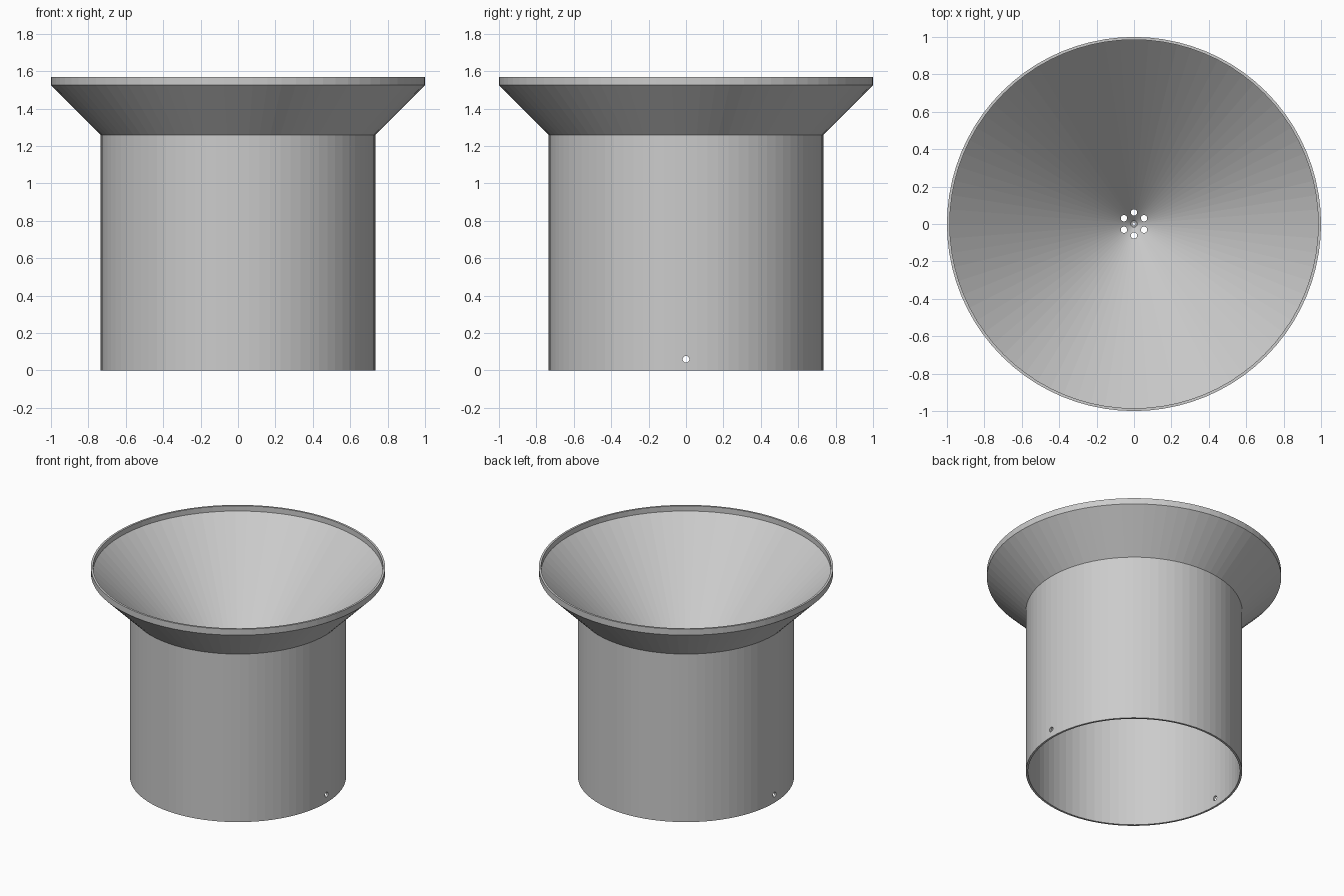
import bpy
import bmesh
from math import cos, sin, pi, radians

SEGMENTS = 80
RIM, BODY, WALL = 1.0, 0.735, 0.015
APEX_OUT, APEX_IN = 0.525, 0.546   # heights where the cone faces meet the axis
RIM_TOP = 1.57

cube = bpy.data.objects.get("Cube")
if cube:
    bpy.data.objects.remove(cube, do_unlink=True)

grey = bpy.data.materials.new("light grey")
grey.use_nodes = True
COLOUR = (0.6, 0.6, 0.6, 1)
grey.diffuse_color = COLOUR
grey.node_tree.nodes["Principled BSDF"].inputs["Base Color"].default_value = COLOUR


def lathe(name, profile):
    """Spin a closed (radius, height) outline about the z axis."""
    bm = bmesh.new()
    rings = []
    for i in range(SEGMENTS):
        a = 2 * pi * i / SEGMENTS
        rings.append([bm.verts.new((r * cos(a), r * sin(a), z)) for r, z in profile])
    n = len(profile)
    for i, ring in enumerate(rings):
        nxt = rings[(i + 1) % SEGMENTS]
        for j in range(n):
            k = (j + 1) % n
            bm.faces.new((ring[j], nxt[j], nxt[k], ring[k]))
    bmesh.ops.recalc_face_normals(bm, faces=bm.faces)
    mesh = bpy.data.meshes.new(name)
    bm.to_mesh(mesh)
    bm.free()
    mesh.materials.append(grey)
    obj = bpy.data.objects.new(name, mesh)
    bpy.context.collection.objects.link(obj)
    return obj


def drill(obj, location, radius, depth, rotation=(0, 0, 0)):
    """Cut a round hole through an object."""
    bpy.ops.mesh.primitive_cylinder_add(vertices=24, radius=radius, depth=depth,
                                        location=location, rotation=rotation)
    cutter = bpy.context.object
    cutter.hide_render = True
    cutter.data.materials.append(grey)
    mod = obj.modifiers.new("hole", "BOOLEAN")
    mod.operation = "DIFFERENCE"
    mod.solver = "EXACT"
    mod.object = cutter
    bpy.context.view_layer.objects.active = obj
    bpy.ops.object.modifier_apply(modifier=mod.name)
    bpy.data.objects.remove(cutter, do_unlink=True)


# Conical bowl with an upright lip and a small stepped outlet
inner = RIM - WALL
funnel = lathe("funnel_bowl", [
    (0.008, APEX_OUT + 0.008), (RIM, APEX_OUT + RIM), (RIM, RIM_TOP),
    (inner, RIM_TOP), (inner, APEX_IN + inner),
    (0.017, APEX_IN + 0.017), (0.017, 0.546), (0.008, 0.546)])

# Ring of six drain holes around the outlet
for i in range(6):
    a = radians(30 + 60 * i)
    drill(funnel, (0.062 * cos(a), 0.062 * sin(a), 0.6), 0.017, 0.4)

# Open tube whose top edge follows the slope of the bowl
bore = BODY - WALL
tube = lathe("body_tube", [
    (BODY, 0), (BODY, APEX_OUT + BODY + 0.004),
    (bore, APEX_OUT + bore + 0.004), (bore, 0)])

# Side holes near the base, on the left and right
for side in (-1, 1):
    drill(tube, (side * BODY, 0, 0.06), 0.018, 0.2, (0, pi / 2, 0))
